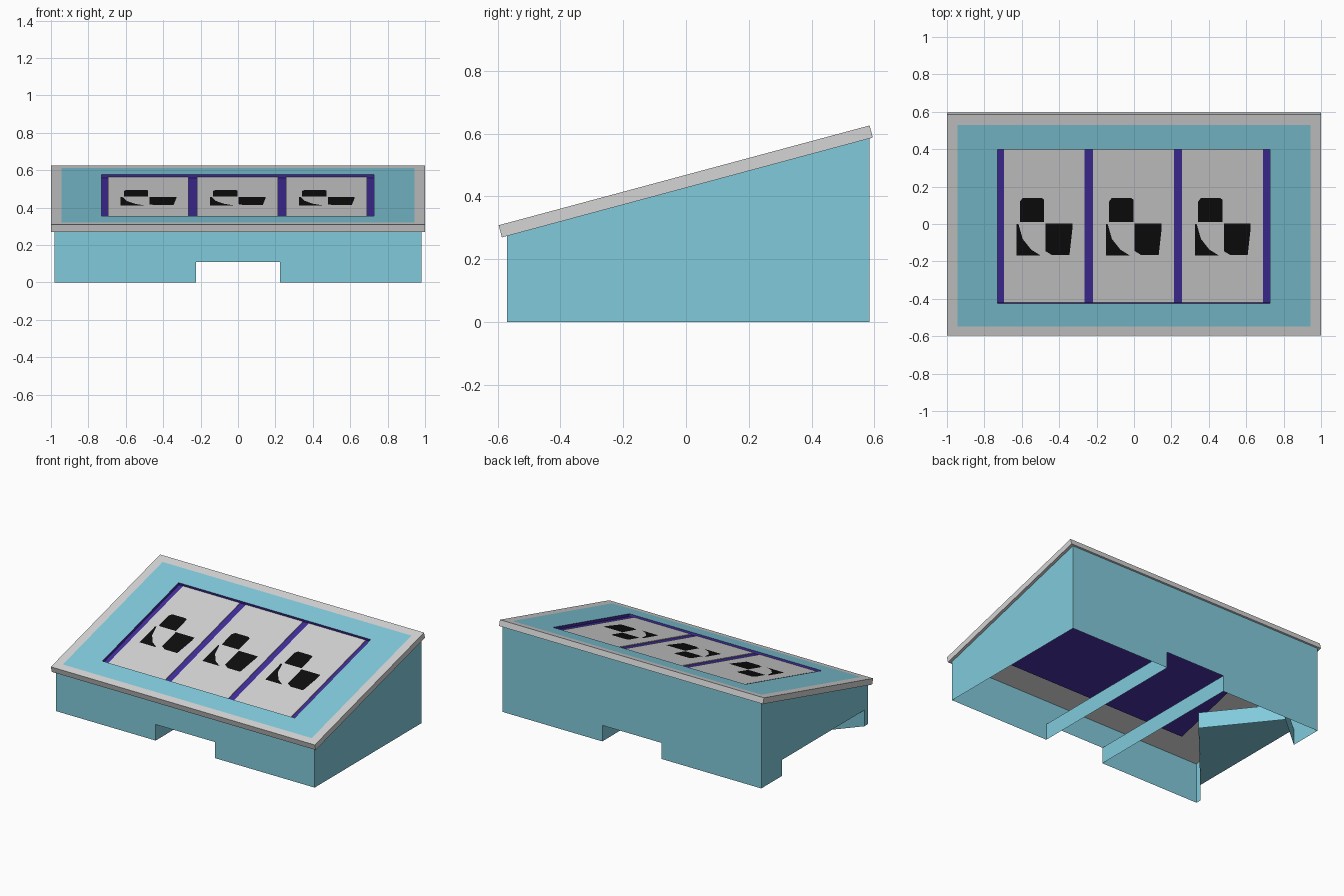
import bpy, math

if "Cube" in bpy.data.objects:
    bpy.data.objects.remove(bpy.data.objects["Cube"])

A = math.atan(0.318 / 1.182)
C, S = math.cos(A), math.sin(A)


def mat(name, col):
    m = bpy.data.materials.new(name)
    m.diffuse_color = (*col, 1)
    m.use_nodes = True
    m.node_tree.nodes["Principled BSDF"].inputs["Base Color"].default_value = m.diffuse_color
    return m


TEAL = mat("teal", (0.22, 0.59, 0.71))
GREY = mat("light_grey", (0.66, 0.66, 0.66))
PURPLE = mat("purple", (0.055, 0.026, 0.34))
BLACK = mat("black", (0.004, 0.004, 0.004))


def build(name, polys, mats):
    """polys: list of (points, material index)"""
    verts, faces, idx = [], [], []
    for pts, mi in polys:
        faces.append(list(range(len(verts), len(verts) + len(pts))))
        verts += pts
        idx.append(mi)
    me = bpy.data.meshes.new(name)
    me.from_pydata(verts, [], faces)
    for m in mats:
        me.materials.append(m)
    for p, mi in zip(me.polygons, idx):
        p.material_index = mi
    ob = bpy.data.objects.new(name, me)
    bpy.context.collection.objects.link(ob)
    return ob


def L(u, v, n=0.0):
    """slanted board coordinates (across, up the slope, height) to world"""
    return (u, -0.597 + v * C - n * S, 0.308 + v * S + n * C)


def ring(u0, u1, v0, v1, n):
    return [L(u0, v0, n), L(u1, v0, n), L(u1, v1, n), L(u0, v1, n)]


def walls(bot, top, mi=0, closed=True):
    k = len(bot)
    return [([bot[i], bot[(i + 1) % k], top[(i + 1) % k], top[i]], mi)
            for i in range(k if closed else k - 1)]


def box(name, u0, u1, v0, v1, n0, n1, m):
    b, t = ring(u0, u1, v0, v1, n0), ring(u0, u1, v0, v1, n1)
    return build(name, walls(b, t) + [(b[::-1], 0), (t, 0)], [m])


# base shell: open underneath, notched on front, back and left
X, Y0, Y1, H, N = 0.98, -0.57, 0.585, 0.11, 0.225


def under(y):
    return 0.27 + (y + 0.587) * S / C


def notched(y):
    return [(-X, y, 0), (-N, y, 0), (-N, y, H), (N, y, H), (N, y, 0),
            (X, y, 0), (X, y, under(y)), (-X, y, under(y))]


NA, NB = -0.53, 0.36
right = [(X, Y0, 0), (X, Y1, 0), (X, Y1, under(Y1)), (X, Y0, under(Y0))]
left = [(-X, Y1, 0), (-X, NB, 0), (-X, NB, H), (-X, NA, H), (-X, NA, 0),
        (-X, Y0, 0), (-X, Y0, under(Y0)), (-X, Y1, under(Y1))]
build("base_shell", [(notched(Y0), 0), (notched(Y1)[::-1], 0),
                     (right, 0), (left, 0)], [TEAL])

# channel walls running from the front notch to the back notch
build("channel_walls", [([(x, Y0, 0), (x, Y1, 0), (x, Y1, H), (x, Y0, H)], 0)
                        for x in (-N, N)], [TEAL])

# angled pocket behind the left notch
path = [(-X, NA), (-0.40, 0.14), (-0.74, 0.565), (-X, NB)]
lo = [(x, y, 0) for x, y in path]
hi = [(x, y, H) for x, y in path]
build("side_pocket", walls(lo, hi, closed=False) + [(hi[::-1], 0)], [TEAL])

# sloping board: grey rim, teal field, opening for the tray
us = [-1, -0.943, -0.73, 0.727, 0.943, 1]
vs = [0, 0.05, 0.178, 1.032, 1.167, 1.224]
T = 0.04
polys = []
for i in range(5):
    for j in range(5):
        if i == 2 and j == 2:
            continue
        field = 0 < i < 4 and 0 < j < 4
        cell = (us[i], us[i + 1], vs[j], vs[j + 1])
        polys.append((ring(*cell, 0), 1 if field else 0))
        polys.append((ring(*cell, -T)[::-1], 0))
polys += walls(ring(-1, 1, 0, 1.224, -T), ring(-1, 1, 0, 1.224, 0))
build("sloping_board", polys, [GREY, TEAL])

# recessed tray
o = (us[2], us[3], vs[2], vs[3])
D, B = -0.018, -0.05
build("tray", walls(ring(*o, D), ring(*o, 0)) + walls(ring(*o, B), ring(*o, D))
      + [(ring(*o, D), 0), (ring(*o, B)[::-1], 0)], [PURPLE])

# three display panels with plain dark patches
for k, cx in enumerate((-0.48, -0.003, 0.473)):
    box(f"panel_{k + 1}", cx - 0.216, cx + 0.216, vs[2] + 0.001, vs[3] - 0.004,
        D, D + 0.005, GREY)
    n = D + 0.0065

    def P(x, y):
        return L(cx + x, (y + 0.597 + n * S) / C, n)

    upper = [P(-0.13, 0.012), P(0.0, 0.012), P(0.0, 0.13), P(-0.015, 0.14),
             P(-0.115, 0.14), P(-0.13, 0.12)]
    lower = [P(0.007, -0.145), P(0.04, -0.165), P(0.135, -0.165),
             P(0.15, -0.03), P(0.15, 0.003), P(0.007, 0.003)]
    corner = [P(-0.148, -0.168), P(-0.02, -0.168), P(-0.07, -0.137),
              P(-0.115, -0.08), P(-0.138, 0.0), P(-0.148, 0.0)]
    build(f"panel_patches_{k + 1}", [(upper, 0), (lower, 0), (corner, 0)], [BLACK])
